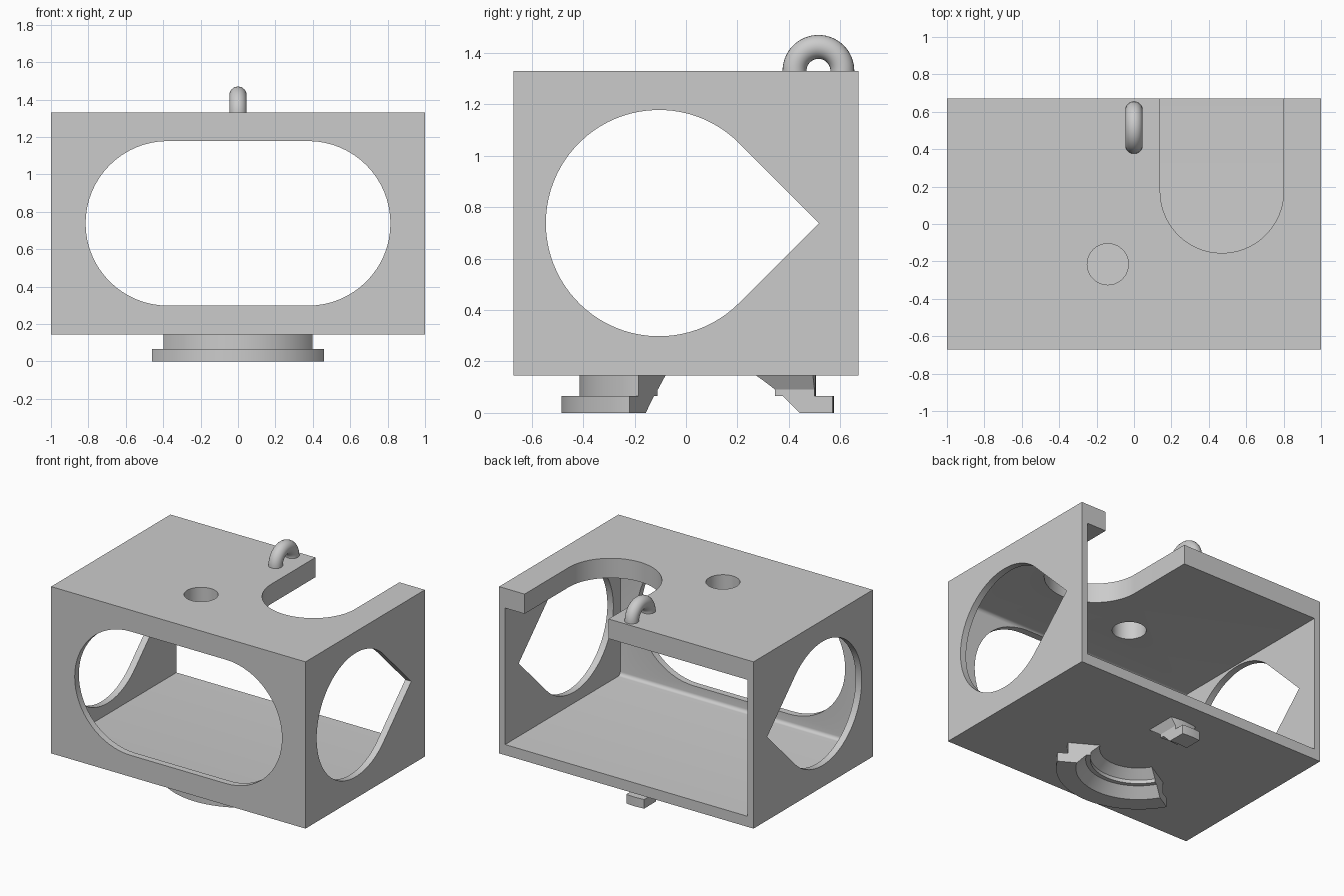
import bpy, bmesh, math
from mathutils import Vector, Matrix

old = bpy.data.objects.get("Cube")
if old:
    bpy.data.objects.remove(old, do_unlink=True)

grey = bpy.data.materials.new("light_grey")
grey.use_nodes = True
GREY = (0.6, 0.6, 0.6, 1)
grey.diffuse_color = GREY
grey.node_tree.nodes["Principled BSDF"].inputs["Base Color"].default_value = GREY

BOTTOM, TOP, DEPTH, WALL = 0.145, 1.33, 0.67, 0.047
MID = 0.738          # height of the window centres
R = 0.44             # window radius


def finish(name, bm):
    bmesh.ops.recalc_face_normals(bm, faces=bm.faces)
    mesh = bpy.data.meshes.new(name)
    bm.to_mesh(mesh)
    bm.free()
    mesh.materials.append(grey)
    obj = bpy.data.objects.new(name, mesh)
    bpy.context.collection.objects.link(obj)
    return obj


def prism(name, points, axis, lo, hi):
    """Extrude a 2D outline along an axis; outline is in the other two axes."""
    bm = bmesh.new()

    def place(p, d):
        c = list(p)
        c.insert(axis, d)
        return c
    face = bm.faces.new([bm.verts.new(place(p, lo)) for p in points])
    moved = bmesh.ops.extrude_face_region(bm, geom=[face])["geom"]
    verts = [g for g in moved if isinstance(g, bmesh.types.BMVert)]
    bmesh.ops.translate(bm, verts=verts, vec=place((0, 0), hi - lo))
    return finish(name, bm)


def arc(cx, cy, r, start, end, steps=32):
    angles = [math.radians(start + (end - start) * i / steps) for i in range(steps + 1)]
    return [(cx + r * math.cos(a), cy + r * math.sin(a)) for a in angles]


def rect(x0, y0, x1, y1):
    return [(x0, y0), (x1, y0), (x1, y1), (x0, y1)]


def boolean(obj, tool, operation="DIFFERENCE"):
    tool.hide_render = True
    mod = obj.modifiers.new("shape", "BOOLEAN")
    mod.operation, mod.object, mod.solver = operation, tool, "EXACT"
    bpy.context.view_layer.objects.active = obj
    bpy.ops.object.modifier_apply(modifier=mod.name)
    bpy.data.objects.remove(tool, do_unlink=True)


def smooth(obj):
    bpy.ops.object.select_all(action="DESELECT")
    obj.select_set(True)
    bpy.context.view_layer.objects.active = obj
    bpy.ops.object.shade_smooth_by_angle(angle=math.radians(30))


def ring_sector(name, profile, centre, start, end, steps):
    """Revolve an (r, z) profile about a vertical axis and cap both ends."""
    bm = bmesh.new()
    turn = Matrix.Rotation(math.radians(start), 3, "Z")
    face = bm.faces.new([bm.verts.new(centre + turn @ Vector((r, 0, z))) for r, z in profile])
    cap = face.copy()
    bmesh.ops.spin(bm, geom=[face], cent=centre, axis=(0, 0, 1),
                   angle=math.radians(end - start), steps=steps)
    bmesh.ops.remove_doubles(bm, verts=bm.verts, dist=1e-5)
    return finish(name, bm)


# Housing block
housing = prism("housing", rect(-1, -DEPTH, 1, DEPTH), 2, BOTTOM, TOP)

# Interior, open at the back, with rounded corners along the front wall
floor, ceiling, front = 0.22, 1.19, -DEPTH + WALL
f = 0.025
inner = [(DEPTH + 0.1, floor)]
inner += arc(front + f, floor + f, f, 270, 180, 6)
inner += arc(front + f, ceiling - f, f, 180, 90, 6)
inner += [(DEPTH + 0.1, ceiling)]
boolean(housing, prism("interior_cutter", inner, 0, -1 + WALL, 1 - WALL))

# Front window: long oval
oval = arc(0.375, MID, R, -90, 90) + arc(-0.375, MID, R, 90, 270)
boolean(housing, prism("front_cutter", oval, 1, -1, -0.5))

# Side windows: teardrops pointing to the back
drop = arc(-0.105, MID, R, 45, 315, 64) + [(-0.105 + R * math.sqrt(2), MID)]
boolean(housing, prism("side_cutter", drop, 0, -1.2, 1.2))

# Top slot open to the back, and a round hole
slot = arc(0.47, 0.175, 0.33, 180, 360, 48) + [(0.8, 1), (0.14, 1)]
boolean(housing, prism("slot_cutter", slot, 2, 1, 1.5))
boolean(housing, prism("hole_cutter", arc(-0.14, -0.215, 0.11, 0, 354, 59), 2, 1, 1.5))
smooth(housing)

# Half ring loop on top
bm = bmesh.new()
hub = Vector((0, 0.515, TOP))
section = bm.faces.new([bm.verts.new((x, 0.515 + y, TOP - 0.02))
                        for x, y in arc(0, 0.093, 0.0465, 0, 345, 23)])
up = bmesh.ops.extrude_face_region(bm, geom=[section])["geom"]
bmesh.ops.translate(bm, vec=(0, 0, 0.02), verts=[g for g in up if isinstance(g, bmesh.types.BMVert)])
end_face = [g for g in up if isinstance(g, bmesh.types.BMFace)]
bmesh.ops.spin(bm, geom=end_face, cent=hub, axis=(1, 0, 0), angle=math.pi, steps=32)
bmesh.ops.remove_doubles(bm, verts=bm.verts, dist=1e-5)
smooth(finish("top_loop", bm))

# Twist mount feet: flanged ring with a stepped conical inside
foot = [(0.53, 0), (0.53, 0.065), (0.46, 0.065), (0.46, BOTTOM), (0.25, BOTTOM),
        (0.31, 0.09), (0.31, 0.065), (0.34, 0.065), (0.403, 0)]
centre = Vector((0, 0.045, 0))
smooth(ring_sector("front_foot", foot, centre, 210, 330, 48))

back_foot = ring_sector("back_foot", foot, centre, 60, 120, 24)
flare = [(-0.07, -0.1), (0.07, -0.1), (0.07, 0.09), (0.105, 0.15), (-0.105, 0.15), (-0.07, 0.09)]
boolean(back_foot, prism("flare_cutter", flare, 1, 0.1, 0.8), "INTERSECT")
smooth(back_foot)
